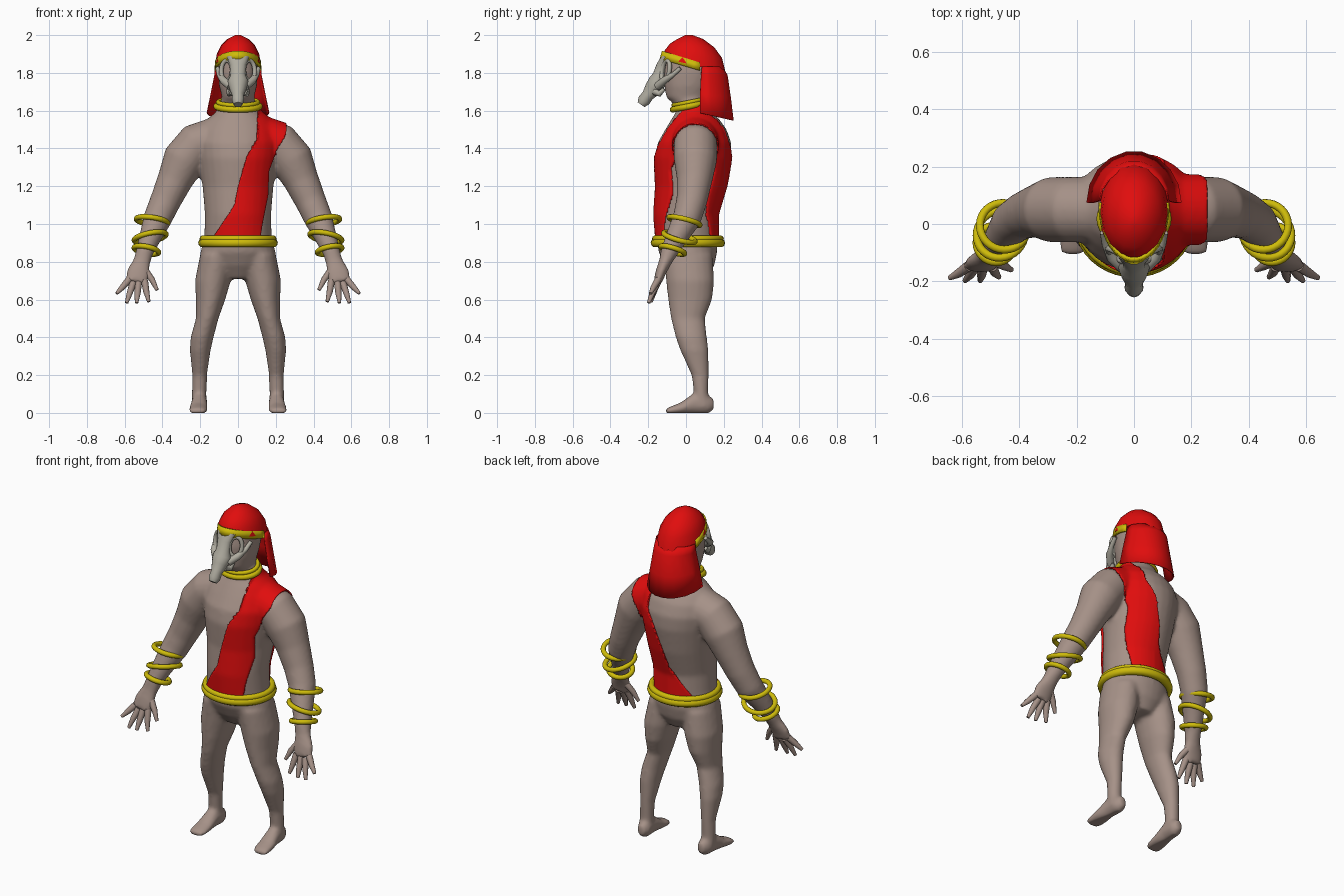
import bpy, bmesh
from math import sin, cos, pi, radians
from mathutils import Vector

cube = bpy.data.objects.get("Cube")
if cube:
    bpy.data.objects.remove(cube, do_unlink=True)


def material(name, r, g, b):
    m = bpy.data.materials.new(name)
    m.use_nodes = True
    m.diffuse_color = (r, g, b, 1)
    bsdf = m.node_tree.nodes["Principled BSDF"]
    bsdf.inputs["Base Color"].default_value = (r, g, b, 1)
    bsdf.inputs["Roughness"].default_value = 0.7
    return m


SKIN = material("skin", 0.38, 0.285, 0.245)
RED = material("red cloth", 0.75, 0.004, 0.004)
GOLD = material("gold", 0.62, 0.5, 0.003)
BONE = material("bone", 0.43, 0.41, 0.35)


def ellipse(c, u, v, n=20, start=0, sweep=2 * pi):
    """Points on an ellipse, or on an open arc when the sweep is partial."""
    steps = n if sweep >= 2 * pi else n - 1
    return [Vector(c) + Vector(u) * cos(start + sweep * i / steps)
            + Vector(v) * sin(start + sweep * i / steps) for i in range(n)]


def loft(bm, rings, closed=True, loop=False, cap=True):
    """Skin a list of point rings with quads."""
    rows = [[bm.verts.new(p) for p in r] for r in rings]
    n = len(rows[0])
    pairs = list(zip(rows, rows[1:])) + ([(rows[-1], rows[0])] if loop else [])
    for a, b in pairs:
        for i in range(n if closed else n - 1):
            j = (i + 1) % n
            bm.faces.new((a[i], a[j], b[j], b[i]))
    if cap and closed and not loop:
        bm.faces.new(rows[0])
        bm.faces.new(rows[-1])


def frame(axis):
    a = Vector(axis).normalized()
    u = Vector((1, 0, 0))
    u = (u - a * a.dot(u)).normalized()
    return a, u, a.cross(u)


def tube(bm, path, n=16):
    """Limb through (x, y, z, width, depth) stations."""
    pts = [Vector(p[:3]) for p in path]
    rings = []
    for i, p in enumerate(path):
        a, u, v = frame(pts[min(i + 1, len(pts) - 1)] - pts[max(i - 1, 0)])
        rings.append(ellipse(pts[i], u * p[3], v * p[-1], n))
    loft(bm, rings)


def hoop(bm, c, axis, ru, rv, r, n=32):
    """Elliptical ring around an axis."""
    a, u, v = frame(axis)
    rings = []
    for i in range(n):
        t = 2 * pi * i / n
        out = u * cos(t) + v * sin(t)
        rings.append(ellipse(Vector(c) + u * ru * cos(t) + v * rv * sin(t), out * r, a * r, 10))
    loft(bm, rings, loop=True)


def finish(name, bm, mat, angle=40, thick=0, recalc=True):
    if recalc:
        bmesh.ops.recalc_face_normals(bm, faces=bm.faces[:])
    me = bpy.data.meshes.new(name)
    bm.to_mesh(me)
    bm.free()
    me.materials.append(mat)
    ob = bpy.data.objects.new(name, me)
    bpy.context.collection.objects.link(ob)
    bpy.ops.object.select_all(action='DESELECT')
    ob.select_set(True)
    bpy.context.view_layer.objects.active = ob
    bpy.ops.object.shade_smooth_by_angle(angle=radians(angle))
    if thick:
        mod = ob.modifiers.new("thickness", 'SOLIDIFY')
        mod.thickness = thick
    return ob


def interp(table, z):
    for (z0, x0), (z1, x1) in zip(table, table[1:]):
        if z <= z1:
            return x0 + (x1 - x0) * max(0, (z - z0) / (z1 - z0))
    return table[-1][1]


# Body: overlapping lofts fused into one smooth skin
bm = bmesh.new()
torso = [(.71, .09, -.06, .11), (.78, .17, -.11, .15), (.85, .2, -.145, .165),
         (.93, .178, -.155, .165), (1.05, .175, -.165, .165), (1.2, .188, -.155, .21),
         (1.35, .21, -.165, .24), (1.43, .22, -.15, .24), (1.5, .205, -.11, .215),
         (1.55, .17, -.08, .18), (1.59, .12, -.055, .14), (1.66, .088, -.05, .1)]
head = [(1.56, .085, -.04, .12), (1.64, .085, -.07, .11), (1.67, .085, -.105, .12),
        (1.73, .1, -.115, .14), (1.8, .106, -.12, .16), (1.88, .1, -.105, .15), (1.95, .05, -.04, .08)]
for part in (torso, head):
    loft(bm, [ellipse((0, (a + b) / 2, z), (rx, 0, 0), (0, (b - a) / 2, 0), 28) for z, rx, a, b in part])

leg = [(.84, .11, .01, .09, .13), (.7, .133, .022, .095, .128), (.6, .145, .022, .078, .117),
       (.5, .163, .01, .06, .09), (.4, .19, .028, .061, .083), (.33, .2, .045, .055, .075),
       (.2, .203, .075, .039, .046), (.1, .205, .08, .039, .038), (.03, .205, .09, .04, .045)]
foot = [(.148, .045, .02, .03), (.115, .045, .04, .05), (.04, .05, .042, .055),
        (-.03, .024, .05, .03), (-.085, .013, .05, .02), (-.108, .008, .035, .014)]
arm = [(.12, .05, 1.45, .115), (.22, .05, 1.42, .115), (.285, .05, 1.34, .115),
       (.335, .045, 1.23, .094), (.385, .03, 1.12, .082), (.425, .005, 1.03, .076),
       (.465, -.05, .93, .059), (.495, -.09, .85, .046), (.51, -.11, .8, .046, .034),
       (.53, -.135, .74, .062, .028), (.54, -.15, .69, .06, .022)]
for s in (1, -1):
    loft(bm, [ellipse((s * x, y, z), (rx, 0, 0), (0, ry, 0)) for z, x, y, rx, ry in leg])
    loft(bm, [ellipse((s * (.205 + (.04 - y) * .06), y, z), (rx, 0, 0), (0, 0, rz)) for y, z, rx, rz in foot])
    tube(bm, [(s * p[0], *p[1:]) for p in arm], 20)
body = finish("body", bm, SKIN)
remesh = body.modifiers.new("fuse", 'REMESH')
remesh.mode = 'VOXEL'
remesh.voxel_size = 0.011
soften = body.modifiers.new("soften", 'SMOOTH')
soften.factor = 0.5
soften.iterations = 8
fused = bpy.data.meshes.new_from_object(body.evaluated_get(bpy.context.evaluated_depsgraph_get()))
body.modifiers.clear()
body.data = fused
fused.materials.clear()
fused.materials.append(SKIN)
for v in fused.vertices:
    v.co.z = max(v.co.z, 0)
for p in fused.polygons:
    p.use_smooth = True
    p.material_index = 0

# Sash: strip of the body surface lifted outward, trimmed to slanted edges
inner = [(.9, -.15), (.95, -.12), (1.1, -.02), (1.2, 0), (1.36, .05), (1.45, .105), (1.7, .115)]
outer = [(.9, .115), (1, .13), (1.15, .16), (1.28, .165), (1.39, .205), (1.47, .255), (1.7, .26)]
bm = bmesh.new()
bm.from_mesh(fused)
bm.normal_update()
normals = [v.normal.copy() for v in bm.verts]
for v, n in zip(bm.verts, normals):
    v.co += n * 0.01


def on_sash(co):
    return .915 < co.z < 1.64 and interp(inner, co.z) - .012 < co.x < interp(outer, co.z) + .012


bmesh.ops.delete(bm, geom=[f for f in bm.faces if not all(on_sash(v.co) for v in f.verts)], context='FACES')
for v in bm.verts:
    v.co.x = min(max(v.co.x, interp(inner, v.co.z)), interp(outer, v.co.z))
finish("sash", bm, RED, 60, 0.008, recalc=False)

# Fingers and thumbs
fingers = [((.495, -.148, .7), (.485, -.17, .64), (.472, -.185, .588)),
           ((.527, -.15, .69), (.532, -.178, .63), (.537, -.198, .582)),
           ((.555, -.15, .69), (.573, -.178, .635), (.59, -.198, .582)),
           ((.578, -.148, .705), (.612, -.172, .665), (.643, -.188, .632)),
           ((.495, -.125, .76), (.455, -.145, .705), (.428, -.16, .65))]
for s, side in ((1, "left"), (-1, "right")):
    bm = bmesh.new()
    for f in fingers:
        tube(bm, [(s * x, y, z, r) for (x, y, z), r in zip(f, (.019, .016, .009))], 10)
    finish(side + "_fingers", bm, SKIN, 60)

    # Bracelets
    bm = bmesh.new()
    for c, axis, r in (((.455, -.008, 1.015), (.15, -.25, -1), .084),
                       ((.465, -.035, .93), (-.2, -.28, -1), .086),
                       ((.485, -.07, .862), (.2, -.3, -1), .066)):
        hoop(bm, (s * c[0], c[1], c[2]), (s * axis[0], axis[1], axis[2]), r, r, .014)
    finish(side + "_bracelets", bm, GOLD, 60)

# Belt and collar, each a pair of stacked rings
bm = bmesh.new()
hoop(bm, (0, .01, .9), (0, 0, 1), .187, .173, .024, 40)
hoop(bm, (0, .01, .922), (0, 0, 1), .187, .173, .017, 40)
finish("belt", bm, GOLD, 60)
bm = bmesh.new()
hoop(bm, (0, .018, 1.623), (0, -.2, 1), .115, .09, .016)
hoop(bm, (0, .018, 1.645), (0, -.2, 1), .105, .085, .012)
finish("collar", bm, GOLD, 60)

# Headcloth: dome with tilted rim, then the hanging drape
bm = bmesh.new()
dome = [(1.84, .122, -.125, .21, -.04), (1.9, .112, -.112, .19, -.02), (1.945, .09, -.085, .15, -.01),
        (1.98, .055, -.045, .09, 0), (2.0, .015, -.005, .035, 0)]
loft(bm, [ellipse((0, (a + b) / 2, z), (rx, 0, 0), (0, (b - a) / 2, t), 16) for z, rx, a, b, t in dome])
finish("headcloth_cap", bm, RED, 35)
bm = bmesh.new()
drape = [(1.835, .121, .085, .105, 0), (1.79, .125, .08, .142, 0), (1.69, .145, .075, .165, -.02),
         (1.588, .166, .075, .18, -.04)]
loft(bm, [ellipse((0, y, z), (rx, 0, 0), (0, ry, t), 10, 0, pi) for z, rx, y, ry, t in drape], closed=False)
finish("headcloth_drape", bm, RED, 35, 0.006)

# Headband across the brow
bm = bmesh.new()
loft(bm, [ellipse((0, .075, z), (rx, 0, 0), (0, ry, -.062), 20, pi, pi)
          for z, rx, ry in ((1.812, .125, .215), (1.855, .122, .203))], closed=False)
finish("headband", bm, GOLD, 40, 0.012)

# Skull mask: long snout, eye sockets and cheek bones
bm = bmesh.new()
tube(bm, [(0, -.11, 1.885, .06, .02), (0, -.128, 1.84, .042, .028), (0, -.14, 1.79, .04, .035),
          (0, -.15, 1.755, .055, .048), (0, -.175, 1.715, .045, .045), (0, -.203, 1.68, .031, .032),
          (0, -.223, 1.653, .033, .034), (0, -.238, 1.632, .022, .022)])
for s in (1, -1):
    hoop(bm, (s * .06, -.108, 1.812), (s * .55, -.8, .15), .035, .055, .012, 20)
    tube(bm, [(s * .04, -.15, 1.73, .022), (s * .078, -.115, 1.76, .02), (s * .1, -.07, 1.79, .013),
              (s * .108, -.03, 1.825, .011)], 10)
    tube(bm, [(s * .03, -.165, 1.7, .02), (s * .045, -.14, 1.69, .016), (s * .05, -.115, 1.715, .01)], 10)
finish("skull_mask", bm, BONE, 60)
